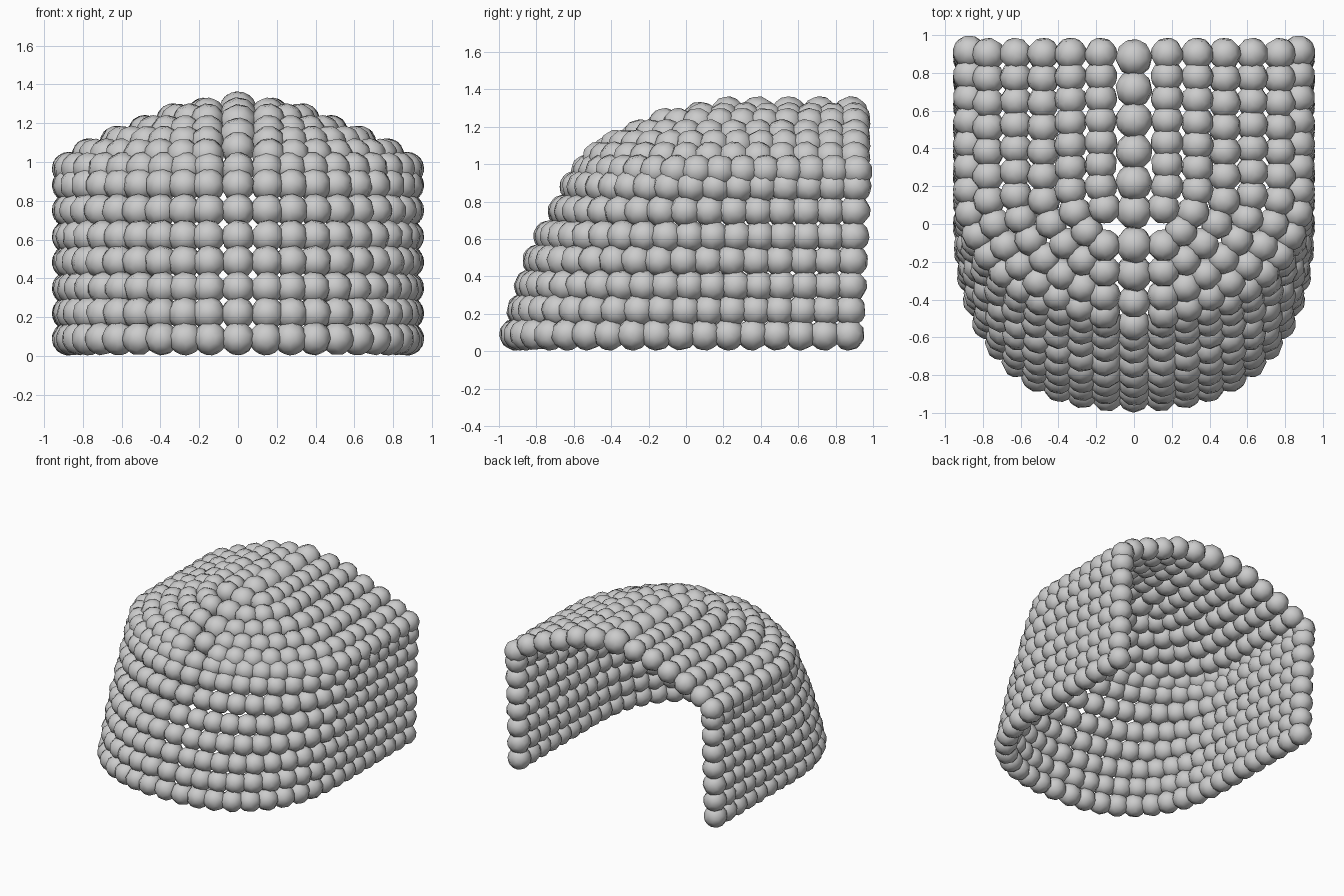
import bpy, bmesh, random
from math import sin, cos, pi
from mathutils import Vector, Euler

if "Cube" in bpy.data.objects:
    bpy.data.objects.remove(bpy.data.objects["Cube"])

random.seed(4)
R = 0.087

# Stone template: ball of pentagons and hexagons
bm = bmesh.new()
bmesh.ops.create_icosphere(bm, subdivisions=1, radius=1)
pts = []
for e in bm.edges:
    a, b = e.verts[0].co, e.verts[1].co
    pts += [a.lerp(b, 1 / 3).normalized(), a.lerp(b, 2 / 3).normalized()]
bm.free()
bm = bmesh.new()
for p in pts:
    bm.verts.new(p)
bmesh.ops.convex_hull(bm, input=bm.verts[:])
bmesh.ops.dissolve_limit(bm, angle_limit=0.02, verts=bm.verts[:], edges=bm.edges[:])
bmesh.ops.recalc_face_normals(bm, faces=bm.faces[:])
bm.verts.index_update()
BALL_V = [v.co.copy() for v in bm.verts]
BALL_F = [[v.index for v in f.verts] for f in bm.faces]
bm.free()


def stones(name, spots, mirror=True):
    """One object of stones at (position, radius) spots, mirrored across x."""
    verts, faces = [], []
    for pos, r in spots:
        rot = Euler([random.uniform(0, 2 * pi) for _ in range(3)]).to_matrix()
        base = len(verts)
        verts += [pos + rot @ v * r for v in BALL_V]
        faces += [[base + i for i in f] for f in BALL_F]
    me = bpy.data.meshes.new(name)
    me.from_pydata(verts, [], faces)
    me.shade_smooth()
    ob = bpy.data.objects.new(name, me)
    bpy.context.collection.objects.link(ob)
    if mirror:
        m = ob.modifiers.new("mirror", 'MIRROR')
        m.use_mirror_merge = False
    return ob


def row(a, front, z, back, start_x, bend_y, power, step=0.125):
    """Half of a U-shaped course: rounded front, then straight to the back."""
    path = []
    for i in range(201):
        t = pi / 2 * i / 200
        x = a * sin(t) ** (2 / power)
        y = bend_y - (bend_y - front) * max(cos(t), 0) ** (2 / power)
        if x >= start_x:
            path.append(Vector((x, y, z)))
    path.append(Vector((a, back, z)))
    total = sum((q - p).length for p, q in zip(path, path[1:]))
    n = round(total / step)
    out, walked, k = [], 0, 0
    for p, q in zip(path, path[1:]):
        d = (q - p).length
        while k <= n and total * k / n <= walked + d + 1e-6:
            out.append((p.lerp(q, (total * k / n - walked) / max(d, 1e-9)), R))
            k += 1
        walked += d
    return out


# Wall courses: (height, front y), rounder towards the top
walls = [(0.09, -0.912), (0.22, -0.875), (0.35, -0.835), (0.485, -0.79),
         (0.615, -0.73), (0.75, -0.655), (0.88, -0.59), (0.965, -0.53)]
spots = []
for i, (z, front) in enumerate(walls):
    spots += row(0.872, front, z, 0.87 + 0.006 * i, 0.14 if i == 0 else 0.147,
                 0.02 * i, 2.45 - 0.08 * i)
stones("wall_courses", spots)

# Roof courses: (half width, height, front y)
roof = [(0.77, 1.035, -0.49), (0.625, 1.10, -0.40), (0.48, 1.155, -0.28),
        (0.335, 1.215, -0.16), (0.175, 1.245, -0.03)]
spots = []
for a, z, front in roof:
    spots += row(a, front, z, 0.9, 0.155, 0.17, 1.85)
stones("roof_courses", spots)

# Ridge of larger stones, running down over the front
ridge = [(0.88 - 0.165 * i, 1.265) for i in range(5)]
ridge += [(0.07, 1.235), (-0.11, 1.20), (-0.26, 1.13)]
stones("ridge", [(Vector((0, y, z)), 0.099) for y, z in ridge], False)

# Centre column of the front wall
column = [(-0.41, 1.07)] + [(f, z) for z, f in walls]
stones("front_column", [(Vector((0, y, z)), R) for y, z in column], False)
